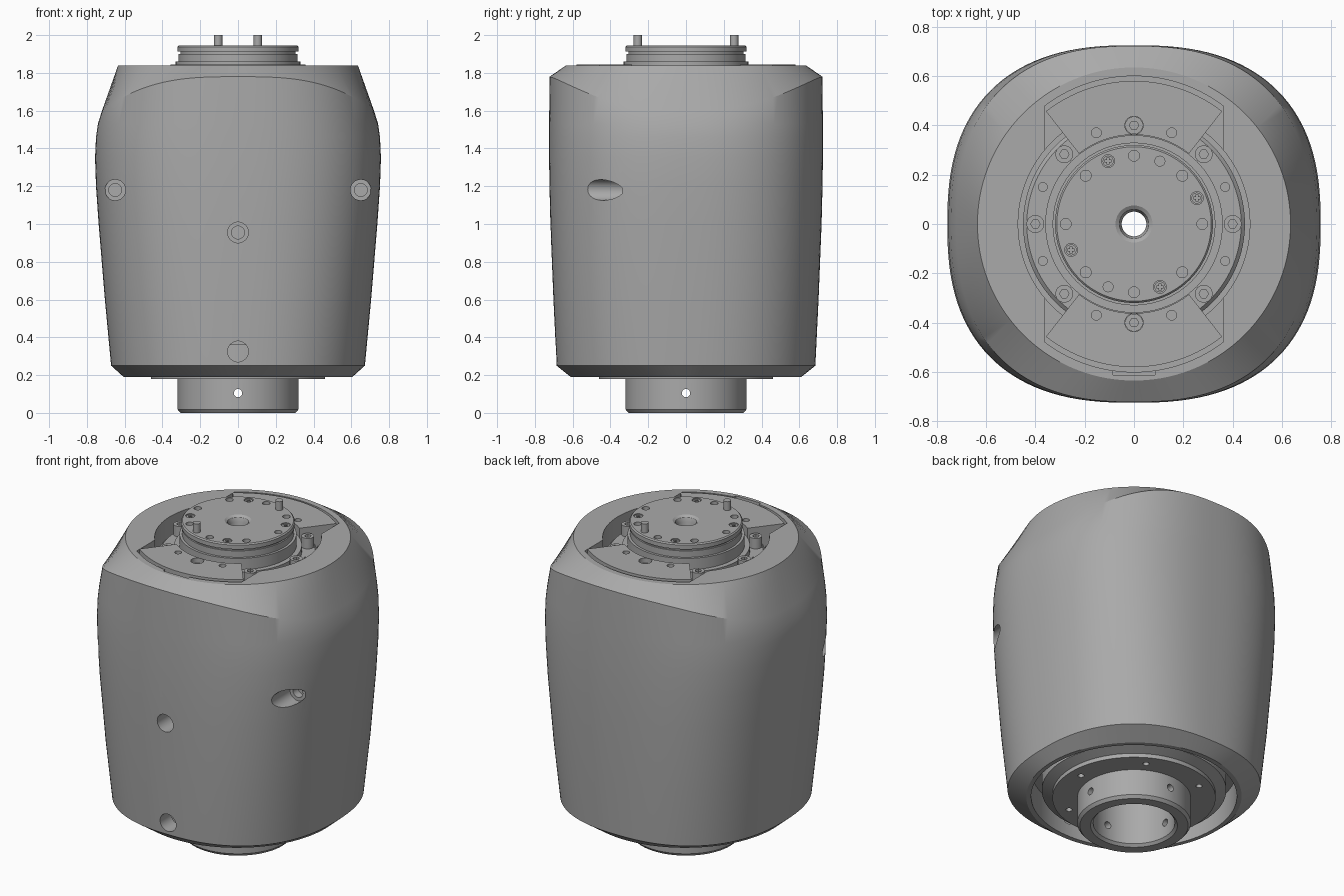
import bpy, bmesh
from math import sin, cos, pi, radians
from mathutils import Matrix, Vector

if "Cube" in bpy.data.objects:
    bpy.data.objects.remove(bpy.data.objects["Cube"])

grey = bpy.data.materials.new("machined grey")
grey.use_nodes = True
COLOR = (0.4, 0.4, 0.4, 1)
grey.diffuse_color = COLOR
grey.node_tree.nodes["Principled BSDF"].inputs["Base Color"].default_value = COLOR


def finish(name, bm):
    bmesh.ops.recalc_face_normals(bm, faces=bm.faces)
    mesh = bpy.data.meshes.new(name)
    bm.to_mesh(mesh)
    bm.free()
    ob = bpy.data.objects.new(name, mesh)
    mesh.materials.append(grey)
    bpy.context.scene.collection.objects.link(ob)
    return ob


def activate(ob):
    bpy.ops.object.select_all(action='DESELECT')
    ob.select_set(True)
    bpy.context.view_layer.objects.active = ob


def skin(bm, rings, closed=False):
    """Bridge rings of points with quads; cap the ends or join them."""
    rows = [[bm.verts.new(p) for p in ring] for ring in rings]
    pairs = list(zip(rows, rows[1:])) + ([(rows[-1], rows[0])] if closed else [])
    for low, high in pairs:
        for i in range(len(low)):
            j = (i + 1) % len(low)
            bm.faces.new((low[i], low[j], high[j], high[i]))
    if not closed:
        bm.faces.new(rows[0])
        bm.faces.new(rows[-1])


def circle(r, z, n, x=0, y=0):
    return [(x + r * cos(2 * pi * i / n), y + r * sin(2 * pi * i / n), z) for i in range(n)]


def lathe(name, profile, n=96):
    bm = bmesh.new()
    skin(bm, [circle(r, z, n) for r, z in profile], closed=True)
    return finish(name, bm)


def prism(name, outline, z0, z1):
    bm = bmesh.new()
    skin(bm, [[(x, y, z) for x, y in outline] for z in (z0, z1)])
    return finish(name, bm)


def drills(name, holes):
    """Cylinders as (start, end, radius), joined in one mesh."""
    bm = bmesh.new()
    for start, end, r in holes:
        a, b = Vector(start), Vector(end)
        turn = (b - a).to_track_quat('Z', 'Y').to_matrix().to_4x4()
        bmesh.ops.create_cone(bm, cap_ends=True, segments=32, radius1=r, radius2=r,
                              depth=(b - a).length,
                              matrix=Matrix.Translation((a + b) / 2) @ turn)
    return finish(name, bm)


def cut(ob, cutter):
    activate(ob)
    mod = ob.modifiers.new("cut", 'BOOLEAN')
    mod.operation, mod.solver, mod.object = 'DIFFERENCE', 'EXACT', cutter
    bpy.ops.object.modifier_apply(modifier=mod.name)
    bpy.data.objects.remove(cutter)


def down(x, y, top, depth, r):
    return ((x, y, top + 0.02), (x, y, top - depth), r)


def polar(r, degrees):
    return r * cos(radians(degrees)), r * sin(radians(degrees))


# Housing: rounded-square sections with a drooping shoulder crease
SEG = 128


def section(a, b, n, z, droop=0):
    ring = []
    for i in range(SEG):
        t = 2 * pi * (i + 0.5) / SEG
        c, s = cos(t), sin(t)
        x = a * abs(c) ** (2 / n) * (1 if c > 0 else -1)
        y = b * abs(s) ** (2 / n) * (1 if s > 0 else -1)
        ring.append((x, y, z - droop * abs(x / a) ** 3))
    return ring


bm = bmesh.new()
skin(bm, [section(*row) for row in (
    (.58, .58, 2, .36), (.58, .58, 2, .19), (.605, .61, 2, .19),
    (.672, .685, 2.35, .25), (.705, .702, 2.45, .6), (.738, .718, 2.5, 1.0),
    (.752, .723, 2.5, 1.2), (.757, .725, 2.5, 1.35), (.752, .725, 2.5, 1.46),
    (.742, .725, 2.5, 1.53), (.72, .722, 2.45, 1.78, .18), (.635, .635, 2, 1.84))])
housing = finish("housing", bm)

# Pocket in the top: round well plus an arc-ended slot, and a front notch
FLOOR = 1.72
half = [polar(.6, d) for d in range(53, 128, 2)]
slot = half + [(-x, -y) for x, y in half]
cut(housing, prism("slot_cutter", slot, FLOOR, 2))
cut(housing, prism("well_cutter", [p[:2] for p in circle(.47, 0, 96)], FLOOR - .015, 2))
cut(housing, prism("notch_cutter", [(-.085, -.612), (.085, -.612), (.085, -.5), (-.085, -.5)], 1.75, 2))
cut(housing, drills("bore_cutter", [((0, 0, 0), (0, 0, 2), .2)]))

# Counterbored screw holes on the front
ports = [(0, .955, -.55), (0, .325, -.55), (-.65, 1.18, -.34), (.65, 1.18, -.34)]
cut(housing, drills("port_cutter", [((x, -1, z), (x, y, z), .055) for x, z, y in ports]))
cut(housing, drills("socket_cutter", [((x, y - .02, z), (x, y + .05, z), .034) for x, z, y in ports]))

# Core: bottom tube, lower flange, seat ring and top hub in one turned part
core = lathe("core", [
    (.05, .45), (.23, .45), (.23, .015), (.245, 0), (.305, 0), (.32, .018), (.32, .18),
    (.46, .18), (.46, .205), (.52, .23), (.52, .38), (.33, .38), (.33, 1.66), (.45, 1.66),
    (.45, 1.735), (.435, 1.75), (.36, 1.75), (.36, 1.79), (.33, 1.79), (.33, 1.86),
    (.315, 1.86), (.315, 1.9), (.305, 1.9), (.305, 1.912), (.32, 1.912), (.32, 1.938),
    (.313, 1.945), (.075, 1.945), (.06, 1.935), (.05, 1.91)])
HUB = 1.945
holes = [down(*polar(.277, 45 * k), HUB, .05, .022) for k in range(8)]
screws = [(-.105, .255), (.255, .105), (-.255, -.105), (.105, -.255)]
holes += [down(x, y, HUB, .015, .026) for x, y in screws]
holes += [down(x, y, 1.75, .04, .018) for x in (-.37, .37) for y in (-.15, .15)]
for k in range(6):
    x, y = polar(.39, 60 * k)
    holes.append(((x, y, .1), (x, y, .22), .018))
cut(core, drills("core_hole_cutter", holes))
cut(core, drills("tube_hole_x", [((-.5, 0, .105), (.5, 0, .105), .022)]))
cut(core, drills("tube_hole_y", [((0, -.5, .105), (0, .5, .105), .022)]))

# Cross-slot screws and dowel pins on the hub
for k, (x, y) in enumerate(screws):
    head = drills(f"hub_screw_{k + 1}", [((x, y, HUB - .03), (x, y, HUB - .004), .022)])
    arm, thin = .014, .004
    cross = [(arm, -thin), (arm, thin), (thin, thin), (thin, arm), (-thin, arm), (-thin, thin),
             (-arm, thin), (-arm, -thin), (-thin, -thin), (-thin, -arm), (thin, -arm), (thin, -thin)]
    cut(head, prism("cross_cutter", [(x + u, y + v) for u, v in cross], HUB - .016, 2))
for k, side in enumerate((1, -1)):
    x, y = .105 * side, .255 * side
    drills(f"dowel_pin_{k + 1}", [((x, y, 1.9), (x, y, 2.0), .022)])

# Sector plates at front and back of the pocket
for name, mid in (("front_plate", -90), ("back_plate", 90)):
    sweep = [mid + d for d in range(-38, 39, 2)]
    outline = [polar(.58, d) for d in sweep] + [polar(.362, d) for d in reversed(sweep)]
    plate = prism(name, outline, FLOOR - .01, 1.845)
    s = 1 if mid > 0 else -1
    cut(plate, drills("plate_hole_cutter", [
        down(0, .4 * s, 1.845, .07, .037),
        down(.153, .37 * s, 1.845, .05, .02), down(-.153, .37 * s, 1.845, .05, .02)]))

# Socket-head bolts around the hub
for k in range(8):
    x, y = polar(.4, 45 * k)
    bolt = drills(f"seat_bolt_{k + 1}", [((x, y, 1.7), (x, y, 1.815), .036)])
    socket = prism("hex_cutter", [p[:2] for p in circle(.019, 0, 6, x, y)], 1.79, 2)
    cut(bolt, socket)

# Smooth curved faces, keep machined edges crisp
for ob in bpy.context.scene.objects:
    if ob.type == 'MESH':
        activate(ob)
        bpy.ops.object.shade_smooth_by_angle(angle=radians(28))
